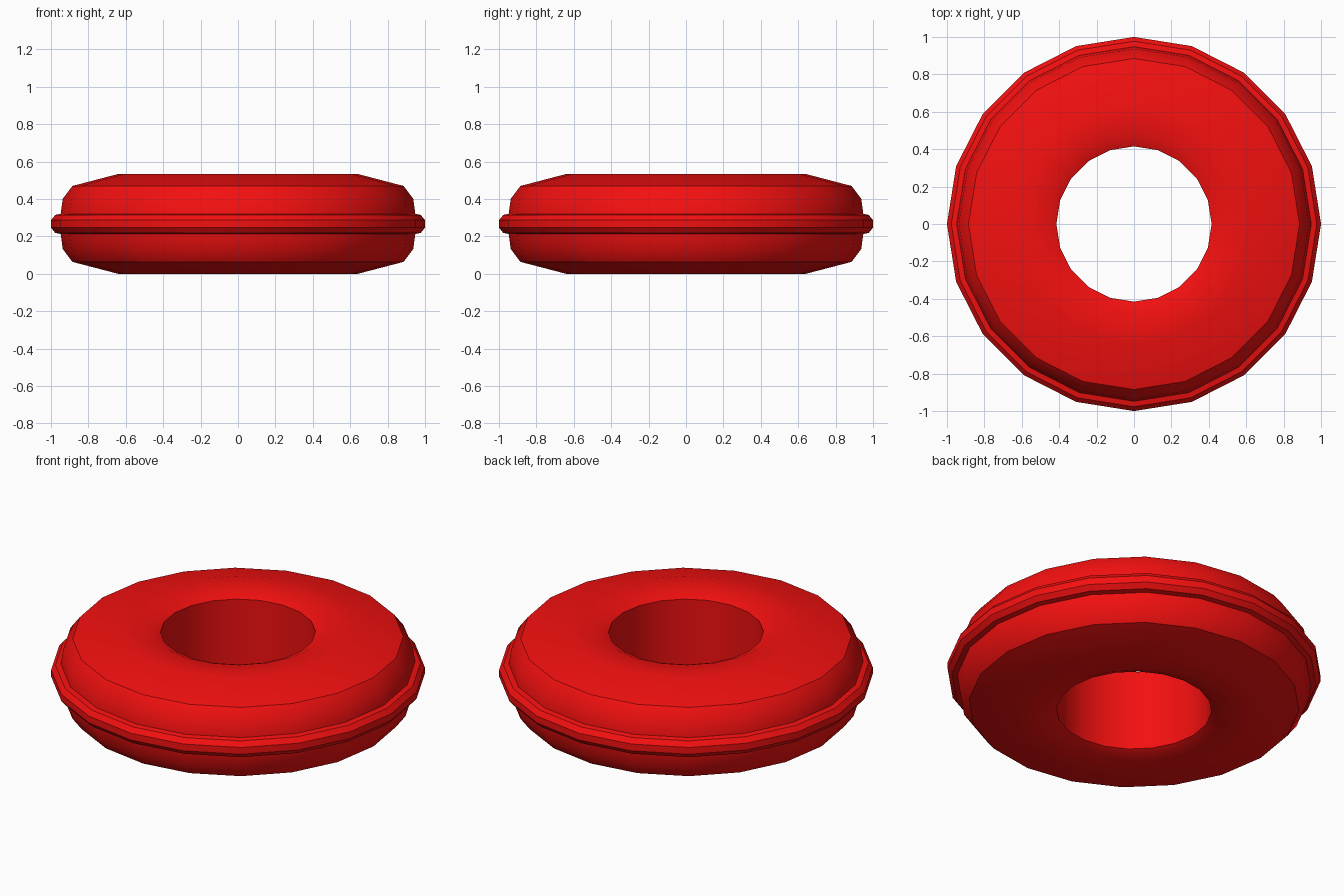
import bpy, bmesh, math

if "Cube" in bpy.data.objects:
    bpy.data.objects.remove(bpy.data.objects["Cube"])

SIDES = 20
MID = 0.267

# upper half of the cross-section: (radius, height above the middle plane)
half = [(1.0, 0.020), (0.977, 0.048), (0.948, 0.054), (0.937, 0.134),
        (0.885, 0.203), (0.64, 0.267), (0.475, 0.263), (0.415, 0.237)]
profile = half + [(r, -h) for r, h in reversed(half)]


def lathe(name, points, sides):
    """Revolve a closed profile around z."""
    bm = bmesh.new()
    rings = []
    for i in range(sides):
        a = 2 * math.pi * i / sides
        rings.append([bm.verts.new((r * math.cos(a), r * math.sin(a), MID + h))
                      for r, h in points])
    n = len(points)
    for i in range(sides):
        cur, nxt = rings[i], rings[(i + 1) % sides]
        for j in range(n):
            k = (j + 1) % n
            bm.faces.new((cur[j], nxt[j], nxt[k], cur[k]))
    bmesh.ops.recalc_face_normals(bm, faces=bm.faces)
    mesh = bpy.data.meshes.new(name)
    bm.to_mesh(mesh)
    bm.free()
    obj = bpy.data.objects.new(name, mesh)
    bpy.context.collection.objects.link(obj)
    return obj


# ring body with raised rib around its rim
ring = lathe("ribbed_ring", profile, SIDES)
red = bpy.data.materials.new("red")
red.diffuse_color = (0.9, 0.005, 0.005, 1)
red.use_nodes = True
red.node_tree.nodes["Principled BSDF"].inputs["Base Color"].default_value = red.diffuse_color
ring.data.materials.append(red)

bpy.context.view_layer.objects.active = ring
ring.select_set(True)
bpy.ops.object.shade_smooth_by_angle(angle=math.radians(30))
